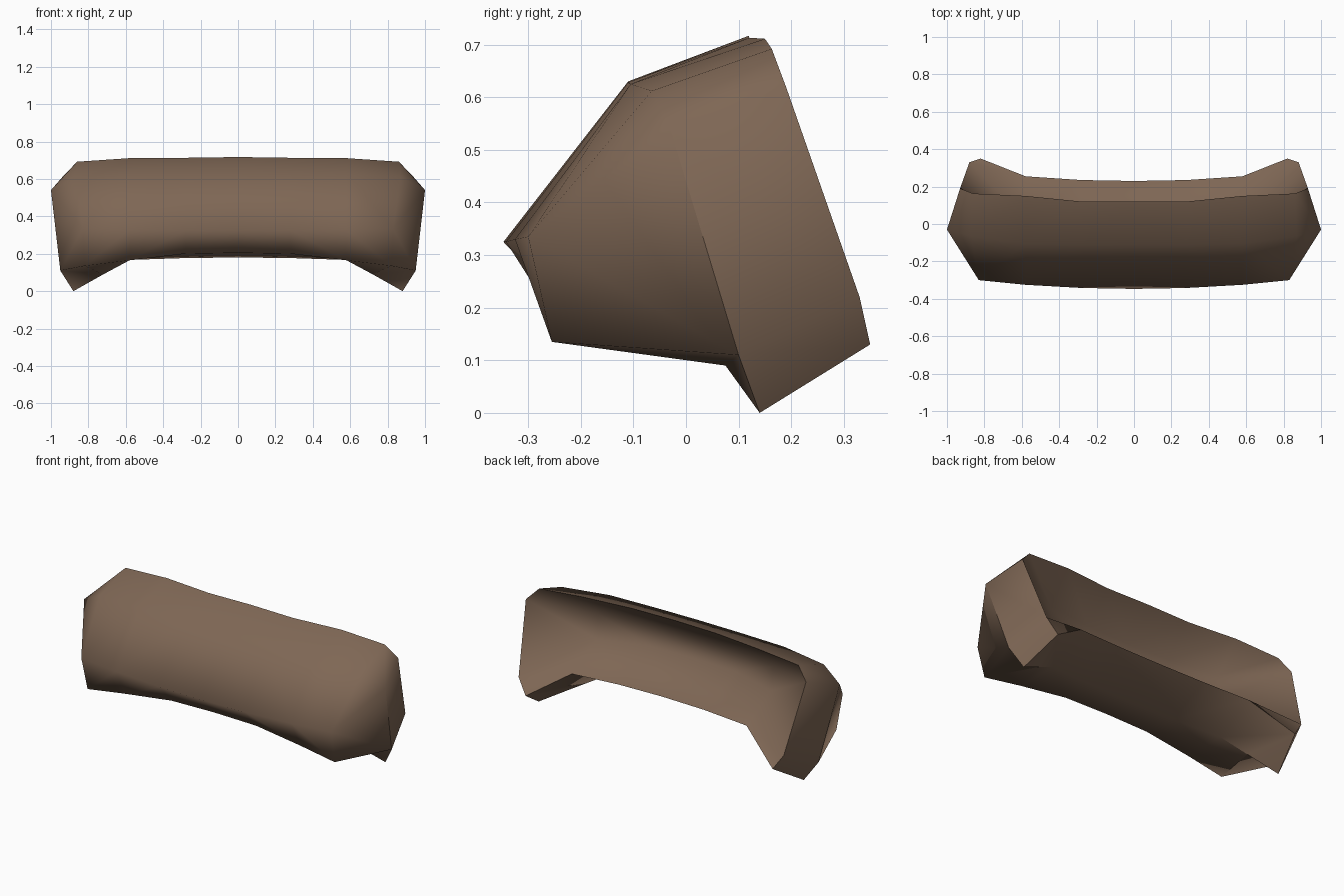
import bpy, bmesh, math

cube = bpy.data.objects.get("Cube")
if cube:
    bpy.data.objects.remove(cube, do_unlink=True)

# Single flat colour
brown = bpy.data.materials.new("worn_brown")
brown.use_nodes = True
colour = (0.21, 0.135, 0.09, 1)
brown.diffuse_color = colour
bsdf = brown.node_tree.nodes["Principled BSDF"]
bsdf.inputs["Base Color"].default_value = colour
bsdf.inputs["Roughness"].default_value = 0.8

# Cross-section (y, z): top back, top front, nose, lower front,
# underside, raised back lip, then two points up the hollow back
centre = [(.12, .717), (-.11, .63), (-.347, .325), (-.23, .205),
          (-.02, .18), (.23, .3), (-.08, .41), (-.06, .56)]
middle = [(.12, .713), (-.11, .628), (-.342, .325), (-.23, .2),
          (-.01, .177), (.235, .298), (-.07, .41), (-.05, .56)]
shoulder = [(.15, .711), (-.105, .625), (-.325, .33), (-.24, .165),
            (.02, .167), (.255, .29), (.02, .41), (0, .55)]
sections = [[(x, y, z) for y, z in s]
            for x, s in ((0, centre), (.28, middle), (.58, shoulder))]

# End section, where the back sweeps out into a wing
sections.append([(.86, .163, .692), (.87, -.065, .612), (.83, -.3, .335), (.82, -.255, .135),
                 (.72, .075, .09), (.82, .35, .13), (.88, .33, .22), (.93, .19, .62)])

bm = bmesh.new()
rings = [[bm.verts.new(p) for p in s] for s in sections]
for a, b in zip(rings, rings[1:]):
    for i in range(len(a)):
        j = (i + 1) % len(a)
        bm.faces.new((a[i], b[i], b[j], a[j]))

# End cap with the outer side ridge, and the leg dropping below the body
top_back, top_front, nose, low_front, leg_in, leg_back, wing_low, wing_top = rings[-1]
peak = bm.verts.new((1, -.03, .54))
ankle = bm.verts.new((.95, .1, .11))
tip = bm.verts.new((.88, .14, 0))
for face in ((top_back, top_front, peak, wing_top), (top_front, nose, peak),
             (nose, low_front, ankle, peak), (low_front, leg_in, ankle),
             (leg_in, tip, ankle), (leg_in, leg_back, tip),
             (ankle, tip, leg_back, wing_low), (peak, ankle, wing_low, wing_top)):
    bm.faces.new(face)

# Crisp edges around the outer side of the wing and leg
side = (top_back, wing_top, wing_low, leg_back, tip, leg_in, low_front)
for a, b in [*zip(side, side[1:]), (peak, ankle), (ankle, tip), (leg_in, rings[2][4])]:
    bm.edges.get((a, b)).smooth = False

# Mirror to the other half and weld the middle
half = bm.verts[:] + bm.edges[:] + bm.faces[:]
bmesh.ops.mirror(bm, geom=half, axis='X', merge_dist=0.001)
bmesh.ops.remove_doubles(bm, verts=bm.verts[:], dist=0.001)
bmesh.ops.recalc_face_normals(bm, faces=bm.faces[:])

mesh = bpy.data.meshes.new("curved_guard")
bm.to_mesh(mesh)
bm.free()
mesh.materials.append(brown)
guard = bpy.data.objects.new("curved_guard", mesh)
bpy.context.collection.objects.link(guard)

# Smooth shading with crisp ridges
bpy.ops.object.select_all(action='DESELECT')
guard.select_set(True)
bpy.context.view_layer.objects.active = guard
bpy.ops.object.shade_smooth_by_angle(angle=math.radians(88))
